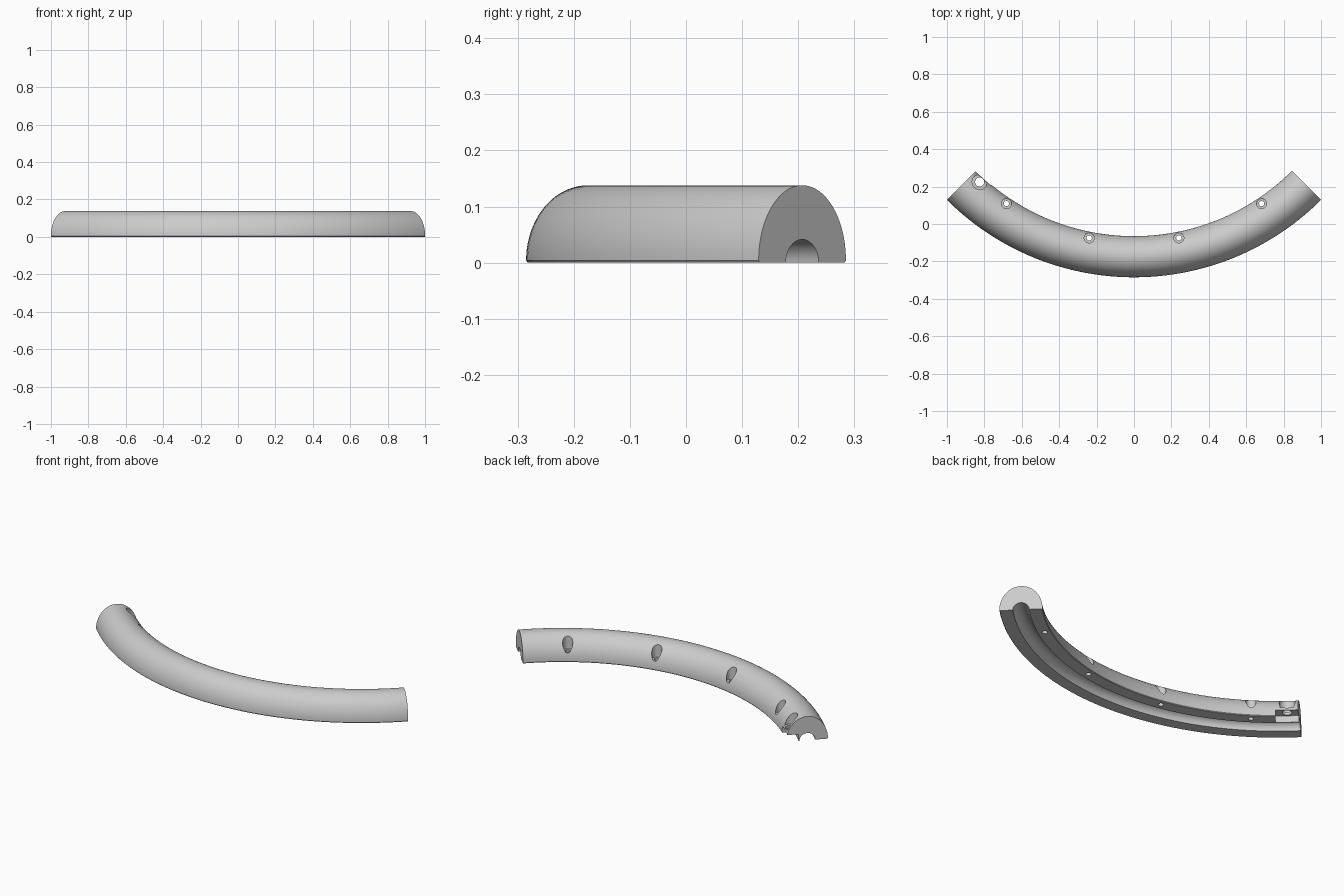
import bpy, bmesh
from math import sin, cos, pi, radians

cube = bpy.data.objects.get("Cube")
if cube:
    bpy.data.objects.remove(cube, do_unlink=True)

CENTRE_Y = 1.13       # centre of the arc in plan
MID_R = 1.305         # radius of the rail's centre line
HALF_W, HEIGHT, LIP = 0.11, 0.138, 0.004
CHANNEL_R = 0.0415

grey = bpy.data.materials.new("plain_grey")
grey.use_nodes = True
colour = (0.6, 0.6, 0.6, 1)
grey.diffuse_color = colour
grey.node_tree.nodes["Principled BSDF"].inputs["Base Color"].default_value = colour


def on_arc(radius, angle, z):
    return (radius * sin(angle), CENTRE_Y - radius * cos(angle), z)


def sweep(name, profile, start, end, steps):
    """Sweep a closed (radius, z) profile along the arc and cap both ends."""
    bm = bmesh.new()
    rings = []
    for i in range(steps + 1):
        a = radians(start + (end - start) * i / steps)
        rings.append([bm.verts.new(on_arc(r, a, z)) for r, z in profile])
    n = len(profile)
    for a, b in zip(rings, rings[1:]):
        for j in range(n):
            k = (j + 1) % n
            bm.faces.new((a[j], a[k], b[k], b[j]))
    bm.faces.new(rings[0])
    bm.faces.new(rings[-1])
    bmesh.ops.recalc_face_normals(bm, faces=bm.faces)
    mesh = bpy.data.meshes.new(name)
    bm.to_mesh(mesh)
    bm.free()
    mesh.materials.append(grey)
    obj = bpy.data.objects.new(name, mesh)
    bpy.context.collection.objects.link(obj)
    return obj


def drill(radius, angle, r_pos, z0, z1):
    """Vertical cylindrical cutter."""
    x, y, z = on_arc(r_pos, radians(angle), (z0 + z1) / 2)
    bpy.ops.mesh.primitive_cylinder_add(vertices=32, radius=radius, depth=z1 - z0,
                                        location=(x, y, z))
    obj = bpy.context.object
    obj.name = "hole_cutter"
    obj.data.materials.append(grey)
    return obj


# Domed rail section with a half-round channel in its flat underside
dome = [(MID_R + HALF_W * cos(pi * i / 40), LIP + (HEIGHT - LIP) * sin(pi * i / 40))
        for i in range(41)]
channel = [(MID_R - CHANNEL_R * cos(pi * i / 20), CHANNEL_R * sin(pi * i / 20))
           for i in range(21)]
foot = HALF_W - 0.003
profile = dome + [(MID_R - foot, 0)] + channel + [(MID_R + foot, 0)]
rail = sweep("curved_rail", profile, -45, 45, 72)

# Counterbored screw holes along the inner side
cutters = []
for angle in (-33.75, -11.25, 11.25, 33.75):
    cutters.append(drill(0.027, angle, 1.228, 0.05, 0.3))
    cutters.append(drill(0.014, angle, 1.228, -0.1, 0.2))

# Larger hole and open pocket at one end
cutters.append(drill(0.04, -42.35, 1.225, 0.055, 0.3))
cutters.append(drill(0.024, -42.35, 1.225, -0.1, 0.2))
pocket = [(1.15, -0.05), (1.258, -0.05), (1.258, 0.038), (1.15, 0.038)]
cutters.append(sweep("pocket_cutter", pocket, -46, -39.6, 6))

bpy.ops.object.select_all(action='DESELECT')
rail.select_set(True)
bpy.context.view_layer.objects.active = rail
for cutter in cutters:
    cutter.hide_render = True
    mod = rail.modifiers.new("cut", 'BOOLEAN')
    mod.operation = 'DIFFERENCE'
    mod.solver = 'EXACT'
    mod.object = cutter
    bpy.ops.object.modifier_apply(modifier=mod.name)
for cutter in cutters:
    bpy.data.objects.remove(cutter, do_unlink=True)

bpy.ops.object.shade_smooth_by_angle(angle=radians(30))
